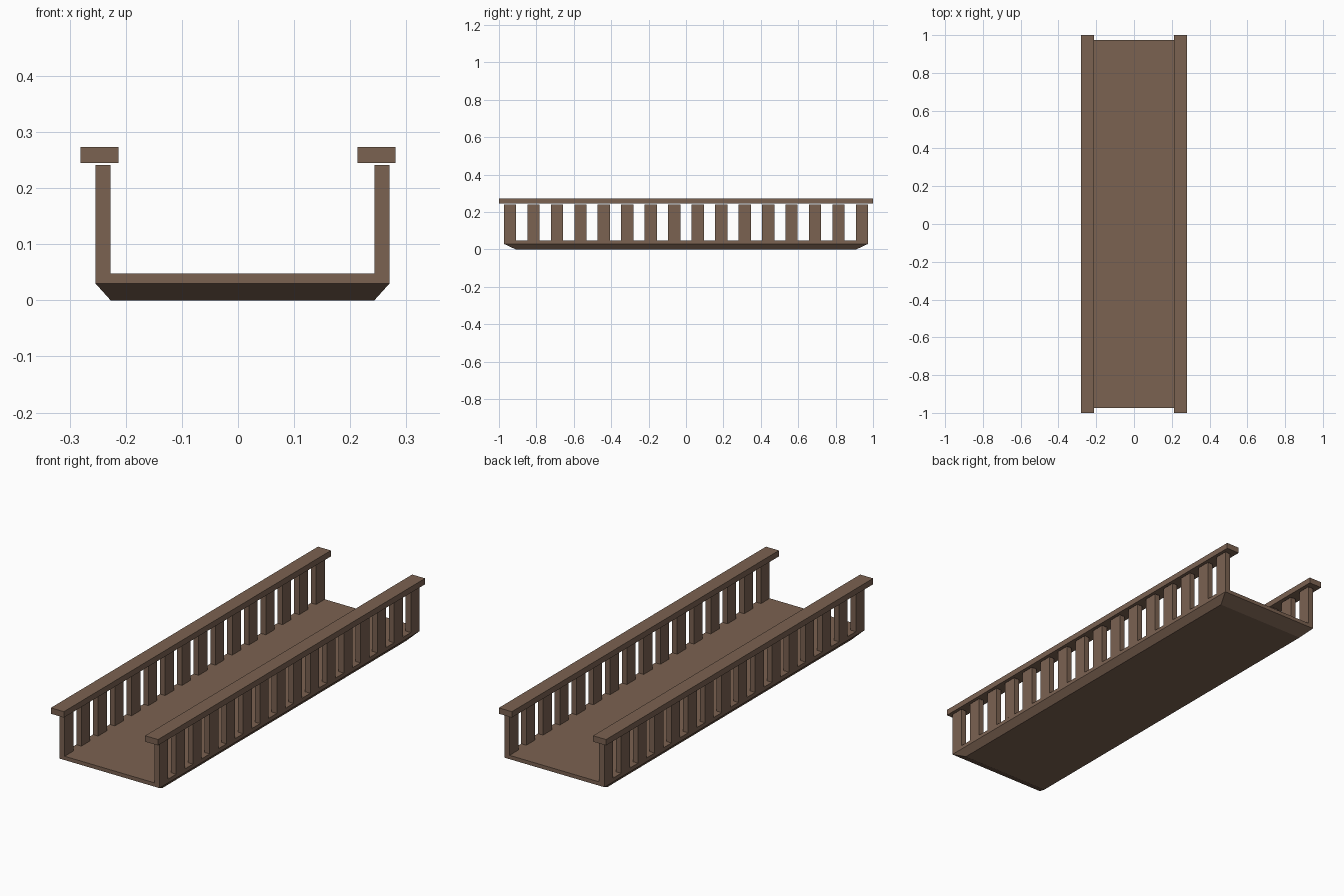
import bpy, bmesh

if "Cube" in bpy.data.objects:
    bpy.data.objects.remove(bpy.data.objects["Cube"])

# One brown timber colour
wood = bpy.data.materials.new("brown wood")
wood.diffuse_color = (0.198, 0.122, 0.083, 1)
wood.use_nodes = True
wood.node_tree.nodes["Principled BSDF"].inputs["Base Color"].default_value = wood.diffuse_color


def block(name, x0, x1, y0, y1, z0, z1):
    """Axis-aligned box added as its own object."""
    bm = bmesh.new()
    bmesh.ops.create_cube(bm, size=1)
    for v in bm.verts:
        v.co.x = x1 if v.co.x > 0 else x0
        v.co.y = y1 if v.co.y > 0 else y0
        v.co.z = z1 if v.co.z > 0 else z0
    return finish(name, bm)


def finish(name, bm):
    bmesh.ops.recalc_face_normals(bm, faces=bm.faces)
    me = bpy.data.meshes.new(name)
    bm.to_mesh(me)
    bm.free()
    me.materials.append(wood)
    ob = bpy.data.objects.new(name, me)
    bpy.context.collection.objects.link(ob)
    return ob


# Deck slab with a sloped lower edge: three stacked rectangles (x0, x1, half y, z)
bm = bmesh.new()
rings = []
for x0, x1, h, z in [(-0.227, 0.243, 0.91, 0),
                     (-0.254, 0.270, 0.974, 0.03),
                     (-0.254, 0.270, 0.974, 0.048)]:
    rings.append([bm.verts.new(p) for p in
                  [(x0, -h, z), (x1, -h, z), (x1, h, z), (x0, h, z)]])
bm.faces.new(rings[0])
bm.faces.new(rings[-1])
for a, b in zip(rings, rings[1:]):
    for i in range(4):
        j = (i + 1) % 4
        bm.faces.new((a[i], a[j], b[j], b[i]))
finish("deck", bm)

# Posts along both edges of the deck, and a handrail over each row
POSTS, WIDTH = 16, 0.065
PITCH = (2 * 0.974 - WIDTH) / (POSTS - 1)
for side, px, rx in (("left", -0.254, -0.281), ("right", 0.243, 0.213)):
    for i in range(POSTS):
        y = -0.974 + i * PITCH
        block(f"{side}_post_{i + 1}", px, px + 0.027, y, y + WIDTH, 0.048, 0.241)
    block(f"{side}_handrail", rx, rx + 0.068, -1, 1, 0.245, 0.273)
